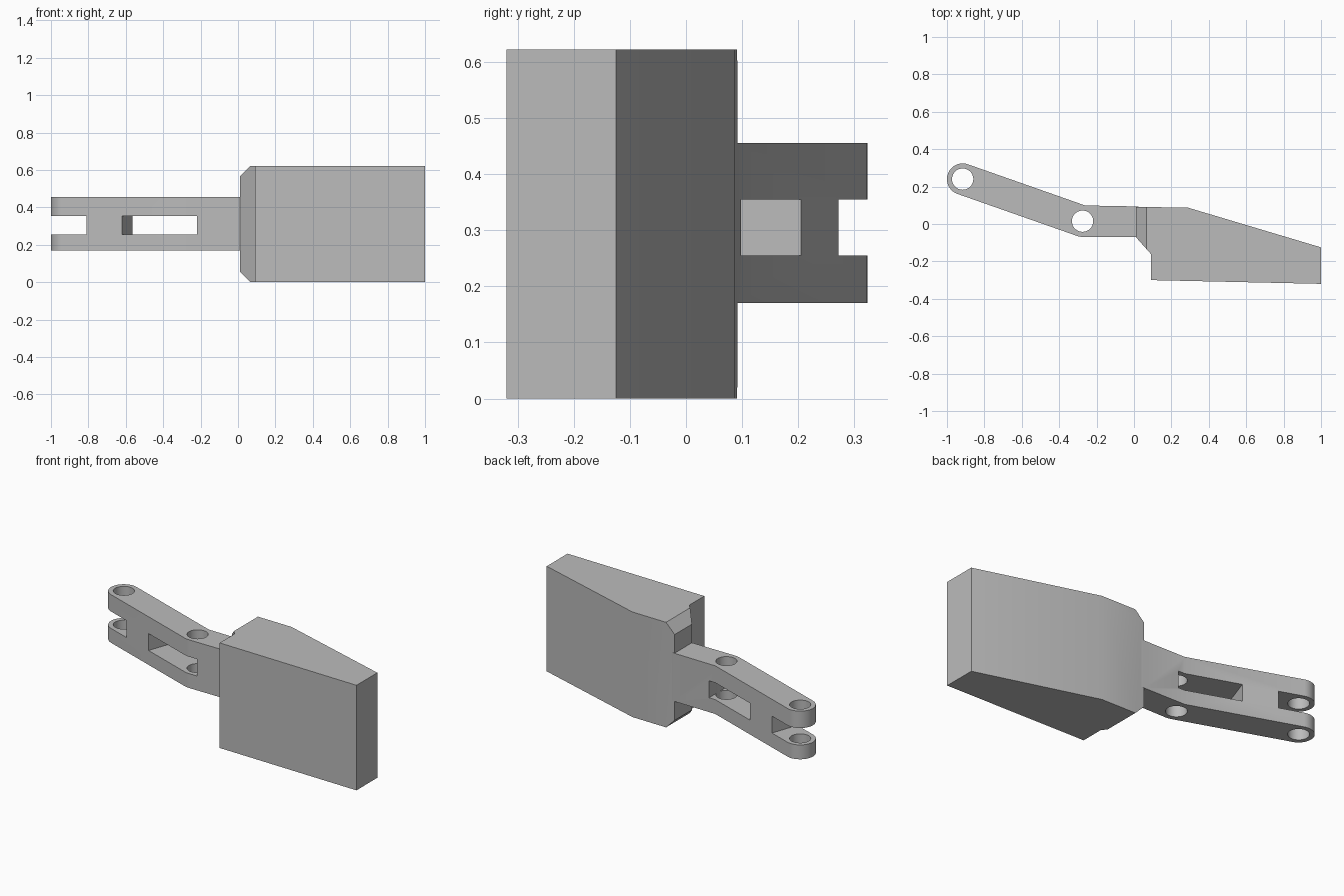
import bpy
import bmesh
from math import pi, atan2, cos, sin
from mathutils import Vector

if "Cube" in bpy.data.objects:
    bpy.data.objects.remove(bpy.data.objects["Cube"], do_unlink=True)

grey = bpy.data.materials.new("plain grey")
grey.use_nodes = True
grey.diffuse_color = (0.5, 0.5, 0.5, 1)
grey.node_tree.nodes["Principled BSDF"].inputs["Base Color"].default_value = (0.5, 0.5, 0.5, 1)


def prism(name, outline, z0, z1):
    """Extrude a plan outline upwards from z0 to z1."""
    bm = bmesh.new()
    base = bm.faces.new([bm.verts.new((p[0], p[1], z0)) for p in outline])
    top = bmesh.ops.extrude_face_region(bm, geom=[base])["geom"]
    verts = [g for g in top if isinstance(g, bmesh.types.BMVert)]
    bmesh.ops.translate(bm, verts=verts, vec=(0, 0, z1 - z0))
    bmesh.ops.recalc_face_normals(bm, faces=bm.faces)
    mesh = bpy.data.meshes.new(name)
    bm.to_mesh(mesh)
    bm.free()
    mesh.materials.append(grey)
    obj = bpy.data.objects.new(name, mesh)
    bpy.context.collection.objects.link(obj)
    return obj


def arc(centre, radius, start, end, steps):
    angles = [start + (end - start) * i / steps for i in range(steps + 1)]
    return [centre + radius * Vector((cos(a), sin(a))) for a in angles]


def cut(target, name, outline, z0, z1):
    cutter = prism(name, outline, z0, z1)
    cutter.hide_render = True
    cutter.hide_set(True)
    mod = target.modifiers.new(name, "BOOLEAN")
    mod.operation = "DIFFERENCE"
    mod.solver = "EXACT"
    mod.object = cutter


def finish(obj):
    """Apply the cuts, drop the cutters and shade."""
    bpy.ops.object.select_all(action="DESELECT")
    obj.select_set(True)
    bpy.context.view_layer.objects.active = obj
    for mod in list(obj.modifiers):
        cutter = mod.object
        bpy.ops.object.modifier_apply(modifier=mod.name)
        bpy.data.objects.remove(cutter, do_unlink=True)
    bpy.ops.object.shade_smooth_by_angle(angle=pi / 6)


# Thick grip block with a slanted back
height = 0.622
block = prism("grip_block", [
    (0.09, -0.30), (1, -0.32), (1, -0.125), (0.29, 0.087),
    (0.01, 0.092), (0.01, -0.07), (0.09, -0.16)], 0, height)

# Bevelled upper and lower corners on the narrow nose
bm = bmesh.new()
bm.from_mesh(block.data)
nose = [v for v in bm.verts if v.co.x < 0.02]
corner_cut = 0.057
for sign, z in ((1, height), (-1, 0)):
    geom = bm.verts[:] + bm.edges[:] + bm.faces[:]
    cut_result = bmesh.ops.bisect_plane(
        bm, geom=geom, plane_co=(0.01, 0, z - sign * corner_cut),
        plane_no=(-1, 0, sign), clear_outer=True)
    edges = [e for e in cut_result["geom_cut"] if isinstance(e, bmesh.types.BMEdge)]
    bmesh.ops.holes_fill(bm, edges=edges)
bmesh.ops.recalc_face_normals(bm, faces=bm.faces)
bm.to_mesh(block.data)
bm.free()
finish(block)

# Bent link arm around two pin hubs
tip = Vector((-0.916, 0.24))
knee = Vector((-0.275, 0.015))
radius = 0.084
along = (tip - knee).normalized()
across = Vector((along.y, -along.x))
back = atan2(across.y, across.x)
outline = [(0.04, 0.09), (0.01, 0.094), (-0.261, 0.099)]
outline += arc(tip, radius, back, back + pi, 24)
outline += arc(knee, radius, back + pi, 1.5 * pi, 5)
outline += [(0.01, -0.07), (0.04, -0.07)]
arm = prism("link_arm", outline, 0.17, 0.455)

# Pin holes through both hubs
for name, hub in (("tip_hole", tip), ("knee_hole", knee)):
    cut(arm, name, arc(hub, 0.057, 0, 2 * pi, 32)[:-1], 0.1, 0.55)

# Slot between the hubs and open fork at the tip
side = across * 0.2
slot_end = knee + along * 0.335
cut(arm, "centre_slot", [slot_end - side, (-0.22, -0.2), (-0.22, 0.25), slot_end + side],
    0.255, 0.355)
fork_start = tip - along * 0.143
fork_end = tip + along * 0.2
cut(arm, "fork_gap", [fork_start - side, fork_start + side, fork_end + side, fork_end - side],
    0.255, 0.355)
finish(arm)
